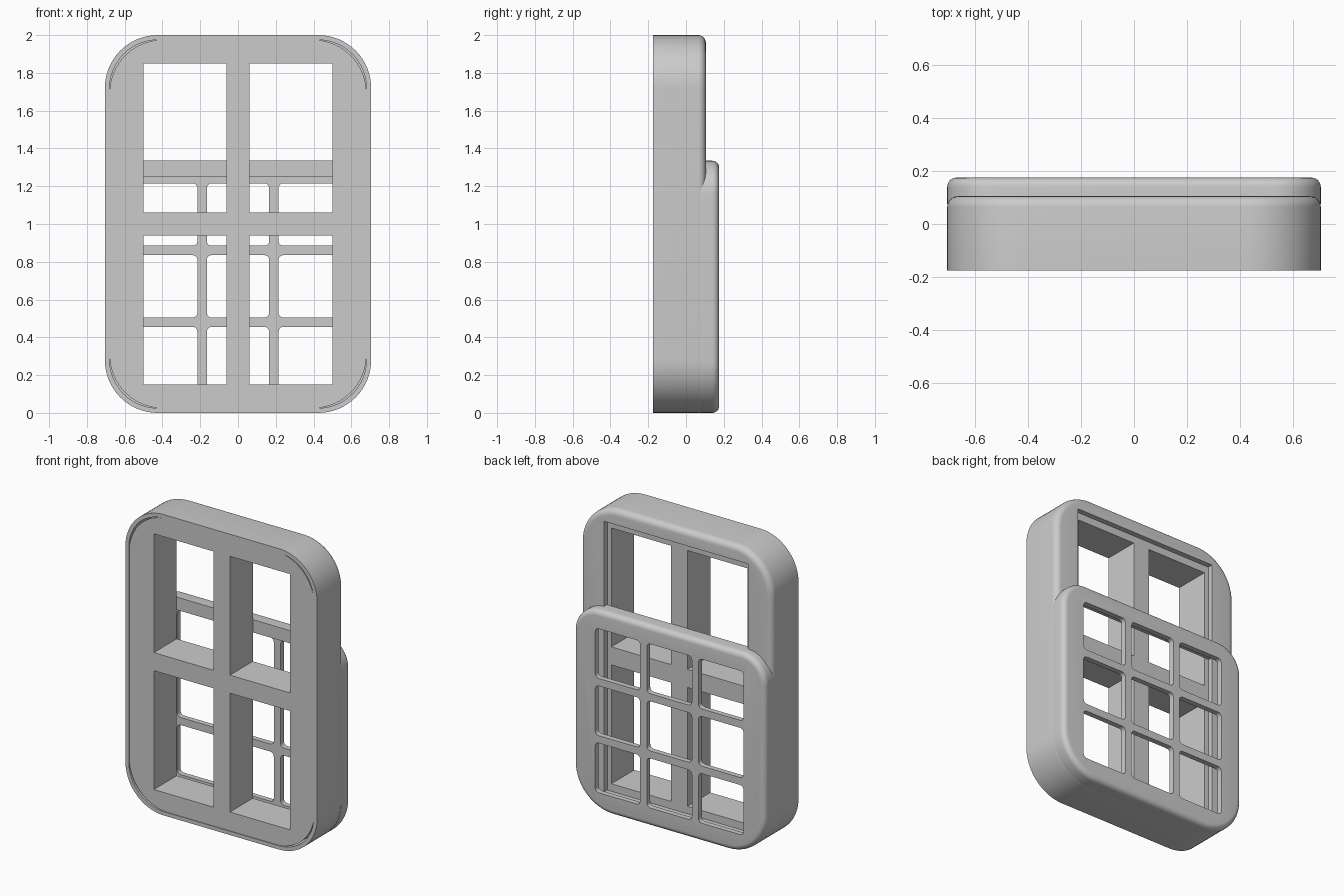
import bpy, bmesh, math

if "Cube" in bpy.data.objects:
    bpy.data.objects.remove(bpy.data.objects["Cube"])

grey = bpy.data.materials.new("plain grey")
grey.diffuse_color = (0.6, 0.6, 0.6, 1)
grey.use_nodes = True
grey.node_tree.nodes["Principled BSDF"].inputs["Base Color"].default_value = grey.diffuse_color


def slab(name, x0, x1, z0, z1, y0, y1, r_low=0.0, r_top=0.0, seg=16, fillet=0.0):
    """Rounded rectangle in the XZ plane, extruded from y0 to y1, optional rounded back edge."""
    pts = []
    for cx, cz, r, a0 in ((x1, z0, r_low, -90), (x1, z1, r_top, 0),
                          (x0, z1, r_top, 90), (x0, z0, r_low, 180)):
        if r == 0:
            pts.append((cx, cz))
            continue
        ox = cx - r if cx == x1 else cx + r
        oz = cz - r if cz == z1 else cz + r
        for i in range(seg + 1):
            a = math.radians(a0 + 90 * i / seg)
            pts.append((ox + r * math.cos(a), oz + r * math.sin(a)))
    bm = bmesh.new()
    front = bm.faces.new([bm.verts.new((x, y0, z)) for x, z in pts])
    ext = bmesh.ops.extrude_face_region(bm, geom=[front])["geom"]
    bmesh.ops.translate(bm, vec=(0, y1 - y0, 0),
                        verts=[v for v in ext if isinstance(v, bmesh.types.BMVert)])
    bmesh.ops.recalc_face_normals(bm, faces=bm.faces)
    if fillet:
        rim = [e for e in bm.edges if all(abs(v.co.y - y1) < 1e-5 for v in e.verts)]
        bmesh.ops.bevel(bm, geom=rim, offset=fillet, segments=6, profile=0.5, affect='EDGES')
    mesh = bpy.data.meshes.new(name)
    bm.to_mesh(mesh)
    bm.free()
    mesh.materials.append(grey)
    ob = bpy.data.objects.new(name, mesh)
    bpy.context.collection.objects.link(ob)
    return ob


def cut(ob, cutters):
    """Subtract each cutter and discard it."""
    for c in cutters:
        bpy.context.view_layer.objects.active = ob
        m = ob.modifiers.new("cut", 'BOOLEAN')
        m.operation, m.solver, m.object = 'DIFFERENCE', 'EXACT', c
        bpy.ops.object.modifier_apply(modifier=m.name)
        bpy.data.objects.remove(c)


# Outer shell: pocket open to the front, large opening in the back wall
shell = slab("outer_shell", -0.705, 0.705, 0, 2, -0.175, 0.105, 0.28, 0.28, fillet=0.04)
cut(shell, [
    slab("pocket", -0.68, 0.68, 0.025, 1.975, -0.3, 0.07, 0.258, 0.258),
    slab("back_opening", -0.53, 0.53, 0.10, 1.90, 0.0, 0.3),
])

# Inner block with four windows, filling the pocket
block = slab("window_block", -0.68, 0.68, 0.025, 1.975, -0.17, 0.07, 0.282, 0.282)
cut(block, [slab("pane", x, x + 0.44, z, z + 0.79, -0.3, 0.3)
            for x in (-0.50, 0.06) for z in (0.15, 1.06)])

# Hollow grille cover on the lower back, three by three windows
cover = slab("grille_cover", -0.705, 0.705, 0, 1.335, 0.075, 0.175, 0.28, 0.18, fillet=0.035)
cut(cover, [slab("cavity", -0.58, 0.58, 0.085, 1.25, 0.0, 0.14)])
cut(cover, [slab("hole", 0.38 * i - 0.165, 0.38 * i + 0.165,
                 0.67 + 0.38 * j - 0.165, 0.67 + 0.38 * j + 0.165, 0.0, 0.3, 0.025, 0.025, seg=5)
            for i in (-1, 0, 1) for j in (-1, 0, 1)])

# Smooth the rounded surfaces, keep crisp edges
for ob in (shell, block, cover):
    bpy.ops.object.select_all(action='DESELECT')
    ob.select_set(True)
    bpy.context.view_layer.objects.active = ob
    bpy.ops.object.shade_smooth_by_angle(angle=math.radians(30))
